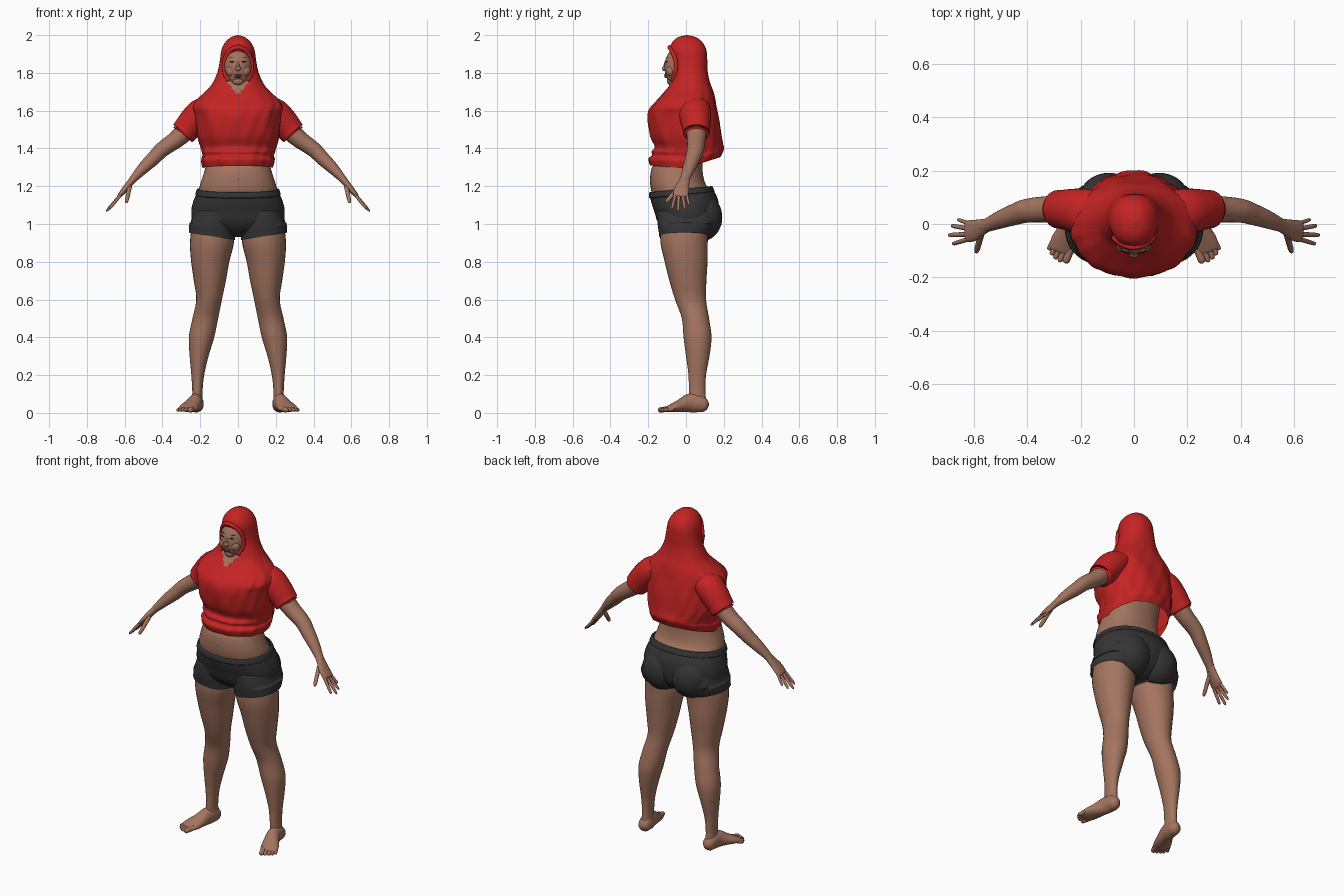
import bpy, bmesh, math
from mathutils import Vector


def material(name, rgb):
    m = bpy.data.materials.new(name)
    m.diffuse_color = (*rgb, 1)
    return m


RED = material("red_cloth", (0.56, 0.017, 0.017))
SKIN = material("skin", (0.37, 0.175, 0.115))
BLACK = material("charcoal_cloth", (0.035, 0.035, 0.036))
LIP = material("lip", (0.24, 0.09, 0.065))
DARK = material("dark_brown", (0.04, 0.025, 0.02))


def smooth_keys(keys, sub=5):
    """Catmull-Rom interpolation of a list of equal-length tuples."""
    out = []
    for i in range(len(keys) - 1):
        p = [keys[max(0, min(len(keys) - 1, i + k))] for k in (-1, 0, 1, 2)]
        for s in range(sub):
            t = s / sub
            out.append([0.5 * (2 * b + (c - a) * t + (2 * a - 5 * b + 4 * c - d) * t * t
                               + (3 * b - a - 3 * c + d) * t ** 3) for a, b, c, d in zip(*p)])
    return out + [list(keys[-1])]


def skin_rings(name, rings, mats, caps=(True, True), rule=None):
    bm = bmesh.new()
    vs = [[bm.verts.new(p) for p in r] for r in rings]
    n = len(vs[0])
    for a, b in zip(vs, vs[1:]):
        for i in range(n):
            j = (i + 1) % n
            bm.faces.new((a[i], a[j], b[j], b[i]))
    if caps[0]:
        bm.faces.new(vs[0][::-1])
    if caps[1]:
        bm.faces.new(vs[-1])
    bmesh.ops.recalc_face_normals(bm, faces=bm.faces)
    for f in bm.faces:
        f.smooth = True
        if rule:
            f.material_index = rule(f.calc_center_median())
    me = bpy.data.meshes.new(name)
    bm.to_mesh(me)
    bm.free()
    for m in mats:
        me.materials.append(m)
    ob = bpy.data.objects.new(name, me)
    bpy.context.collection.objects.link(ob)
    return ob


def loft(name, keys, mats, n=48, power=2.2, warp=None, side=1, **kw):
    """Stack of level rounded sections: (z, centre x, half width, front y, back y)."""
    rings = []
    for z, cx, hw, yf, yb in smooth_keys(keys):
        ring = []
        for i in range(n):
            a = 2 * math.pi * i / n
            c, s = math.cos(a), math.sin(a)
            e = 2 / power
            p = Vector((side * cx + hw * math.copysign(abs(c) ** e, c),
                        (yf + yb) / 2 + (yb - yf) / 2 * math.copysign(abs(s) ** e, s), z))
            ring.append(warp(p, a) if warp else p)
        rings.append(ring)
    return skin_rings(name, rings, mats, **kw)


def tube(name, keys, mat, ref, side=1, n=20, sub=5, **kw):
    """Oval sections along a path: (x, y, z, radius along ref, other radius)."""
    ks = smooth_keys(keys, sub)
    pts = [Vector((k[0] * side, k[1], k[2])) for k in ks]
    rings = []
    for i, k in enumerate(ks):
        t = (pts[min(i + 1, len(pts) - 1)] - pts[max(i - 1, 0)]).normalized()
        u = Vector(ref)
        u = (u - t * u.dot(t)).normalized()
        v = t.cross(u)
        rings.append([pts[i] + u * k[3] * math.cos(2 * math.pi * j / n)
                      + v * k[4] * math.sin(2 * math.pi * j / n) for j in range(n)])
    return skin_rings(name, rings, [mat], **kw)


def digit(name, base, tip, r, ref, side):
    """Finger or toe with a rounded end."""
    b, t = Vector(base), Vector(tip)
    keys = [(*b.lerp(t, f), r * g, r * g) for f, g in
            ((0, 1), (0.5, 0.95), (0.85, 0.85), (0.96, 0.55), (1, 0.1))]
    tube(name, keys, SKIN, ref, side, n=10, sub=3)


def ball(name, loc, size, mat, rot=(0, 0, 0)):
    bpy.ops.mesh.primitive_uv_sphere_add(segments=32, ring_count=20, location=loc, rotation=rot)
    ob = bpy.context.object
    ob.name = name
    ob.scale = size
    ob.data.materials.append(mat)
    bpy.ops.object.shade_smooth()


# Hooded top: one draped shell from hem to crown, with folds and a V neck
def drape(p, a):
    low = max(0, min(1, (1.46 - p.z) / 0.15))
    body = max(0, min(1, (1.78 - p.z) / 0.15))
    fold = 0.004 * math.sin(9 * a + 14 * p.z) + 0.003 * math.sin(17 * a - 30 * p.z)
    p.x *= 1 + body * fold * 3
    p.y *= 1 + body * fold * 3
    p.z += low * (0.05 * max(0, p.y / 0.2) - 0.015 * (1 - min(1, abs(p.y) / 0.2)))
    return p


loft("hooded_top", [
    (1.31, 0, .185, -.19, .18), (1.345, 0, .195, -.2, .195), (1.365, 0, .188, -.18, .2),
    (1.385, 0, .193, -.182, .198), (1.41, 0, .2, -.165, .193), (1.46, 0, .215, -.187, .188),
    (1.52, 0, .22, -.198, .182), (1.58, 0, .225, -.2, .172), (1.62, 0, .235, -.186, .163),
    (1.66, 0, .215, -.15, .155), (1.70, 0, .172, -.115, .145), (1.74, 0, .138, -.085, .13),
    (1.80, 0, .11, -.07, .116), (1.86, 0, .097, -.07, .113), (1.92, 0, .088, -.085, .108),
    (1.96, 0, .069, -.075, .088), (1.987, 0, .04, -.045, .056), (2.0, 0, .004, 0, .01)],
    [RED, SKIN], n=96, warp=drape, caps=(False, True),
    rule=lambda c: int(c.y < 0 and 1.695 < c.z < 1.78 and abs(c.x) < .004 + (c.z - 1.69) * .9))

# Rolled edge around the face opening
rim = []
for i in range(17):
    a = math.radians(-50 + 280 * i / 16)
    rim.append((.074 * math.cos(a), -.052 - .035 * math.sin(a) ** 2,
                1.835 + .1 * math.sin(a), .011, .012))
tube("hood_rim", rim, RED, (0, 1, 0), n=12, sub=3)

# Face
ball("face", (0, -.03, 1.83), (.077, .084, .112), SKIN)
ball("chin", (0, -.075, 1.757), (.032, .027, .024), SKIN)
ball("nose", (0, -.113, 1.822), (.015, .014, .013), SKIN)
ball("nose_bridge", (0, -.107, 1.842), (.008, .011, .03), SKIN, (-.2, 0, 0))
ball("upper_lip", (0, -.108, 1.788), (.022, .008, .005), LIP)
ball("lower_lip", (0, -.105, 1.779), (.019, .009, .006), LIP)
for s in (1, -1):
    ball("cheek", (s * .036, -.08, 1.81), (.03, .026, .03), SKIN)
    ball("eye", (s * .032, -.104, 1.86), (.013, .004, .004), DARK, (0, 0, s * .35))
    ball("eyebrow", (s * .034, -.099, 1.88), (.017, .004, .0025), LIP, (0, 0, s * .4))

# Bare waist
loft("torso", [
    (1.08, 0, .2, -.16, .12), (1.17, 0, .208, -.183, .125), (1.22, 0, .197, -.19, .1),
    (1.28, 0, .178, -.186, .088), (1.34, 0, .165, -.165, .09), (1.44, 0, .17, -.14, .1)], [SKIN])
ball("navel", (0, -.188, 1.235), (.006, .003, .008), LIP)


# Shorts
def tilt(p, a):
    p.z += .1 * (p.y + .02) * max(0, min(1, (p.z - 1.05) / .1))
    return p


loft("shorts_seat", [
    (.93, 0, .05, -.06, .09), (.965, 0, .15, -.115, .14), (1.01, 0, .235, -.15, .168),
    (1.07, 0, .247, -.168, .175), (1.12, 0, .236, -.182, .168), (1.165, 0, .218, -.19, .143),
    (1.18, 0, .214, -.191, .136)], [BLACK], warp=tilt, caps=(True, False))
loft("waistband", [
    (1.152, 0, .218, -.188, .144), (1.157, 0, .226, -.196, .15), (1.172, 0, .222, -.197, .145),
    (1.184, 0, .217, -.194, .139), (1.185, 0, .208, -.186, .13)], [BLACK], warp=tilt,
    caps=(False, False))

for s in (1, -1):
    ball("shorts_buttock", (s * .095, .085, 1.035), (.115, .107, .125), BLACK)
    loft("shorts_leg", [
        (.935, .138, .122, -.142, .125), (.95, .138, .122, -.143, .137),
        (1.0, .133, .121, -.15, .16), (1.07, .115, .115, -.15, .16)], [BLACK], side=s,
        warp=lambda p, a: p + Vector((0, -0, (abs(p.x) - .14) * .16 * (p.z < .99))),
        caps=(False, True))

    # Leg
    loft("leg", [
        (.02, .217, .03, .015, .108), (.06, .216, .03, .012, .108), (.11, .215, .027, .015, .102),
        (.2, .213, .034, .013, .106), (.3, .206, .05, 0, .124), (.4, .193, .067, -.013, .135),
        (.5, .173, .068, -.022, .122), (.6, .153, .068, -.058, .106), (.7, .149, .085, -.088, .108),
        (.8, .147, .101, -.113, .114), (.9, .138, .116, -.135, .115), (1.0, .132, .112, -.135, .12)],
        [SKIN], n=32, power=2, side=s)

    # Foot and toes
    tube("foot", [
        (.214, .116, .03, .012, .015), (.216, .1, .037, .032, .035), (.219, .065, .05, .037, .048),
        (.226, .02, .052, .038, .05), (.242, -.025, .039, .045, .036),
        (.26, -.065, .028, .051, .025), (.274, -.098, .02, .047, .015), (.278, -.108, .018, .04, .008)],
        SKIN, (1, 0, 0), s)
    for k, (bx, by, tx, ty, r) in enumerate((
            (.238, -.09, .258, -.147, .016), (.262, -.095, .28, -.143, .011),
            (.28, -.09, .297, -.132, .011), (.294, -.08, .31, -.117, .011),
            (.303, -.065, .32, -.098, .011))):
        digit("toe", (bx, by, .022), (tx, ty, .014), r, (1, 0, 0), s)

    # Sleeve with a folded cuff
    tube("sleeve", [
        (.13, .03, 1.625, .09, .06), (.19, .045, 1.59, .088, .078), (.235, .052, 1.545, .08, .078),
        (.27, .055, 1.505, .073, .072), (.288, .055, 1.482, .071, .068),
        (.287, .055, 1.484, .06, .056)], RED, (0, 1, 0), s, n=32, caps=(True, False))

    # Arm
    tube("arm", [
        (.17, .055, 1.6, .058, .06), (.25, .055, 1.52, .056, .056), (.32, .055, 1.453, .05, .047),
        (.4, .05, 1.395, .045, .041), (.45, .035, 1.345, .04, .037), (.5, .017, 1.297, .034, .031),
        (.55, -.004, 1.243, .026, .021), (.565, -.01, 1.225, .026, .019)],
        SKIN, (0, 1, 0), s, n=24)

    # Hand and fingers
    tube("palm", [
        (.55, -.004, 1.243, .025, .02), (.575, -.014, 1.213, .032, .018),
        (.6, -.024, 1.182, .04, .016), (.625, -.028, 1.153, .04, .012),
        (.632, -.029, 1.145, .034, .006)], SKIN, (0, 1, 0), s)
    for by, tip, r in ((.002, (.662, .017, 1.1), .008), (-.018, (.686, -.006, 1.078), .009),
                       (-.038, (.697, -.042, 1.067), .0095), (-.056, (.682, -.075, 1.078), .009)):
        digit("finger", (.618, by, 1.158), tip, r, (0, 1, 0), s)
    digit("thumb", (.572, -.035, 1.2), (.592, -.108, 1.112), .012, (0, 1, 0), s)
